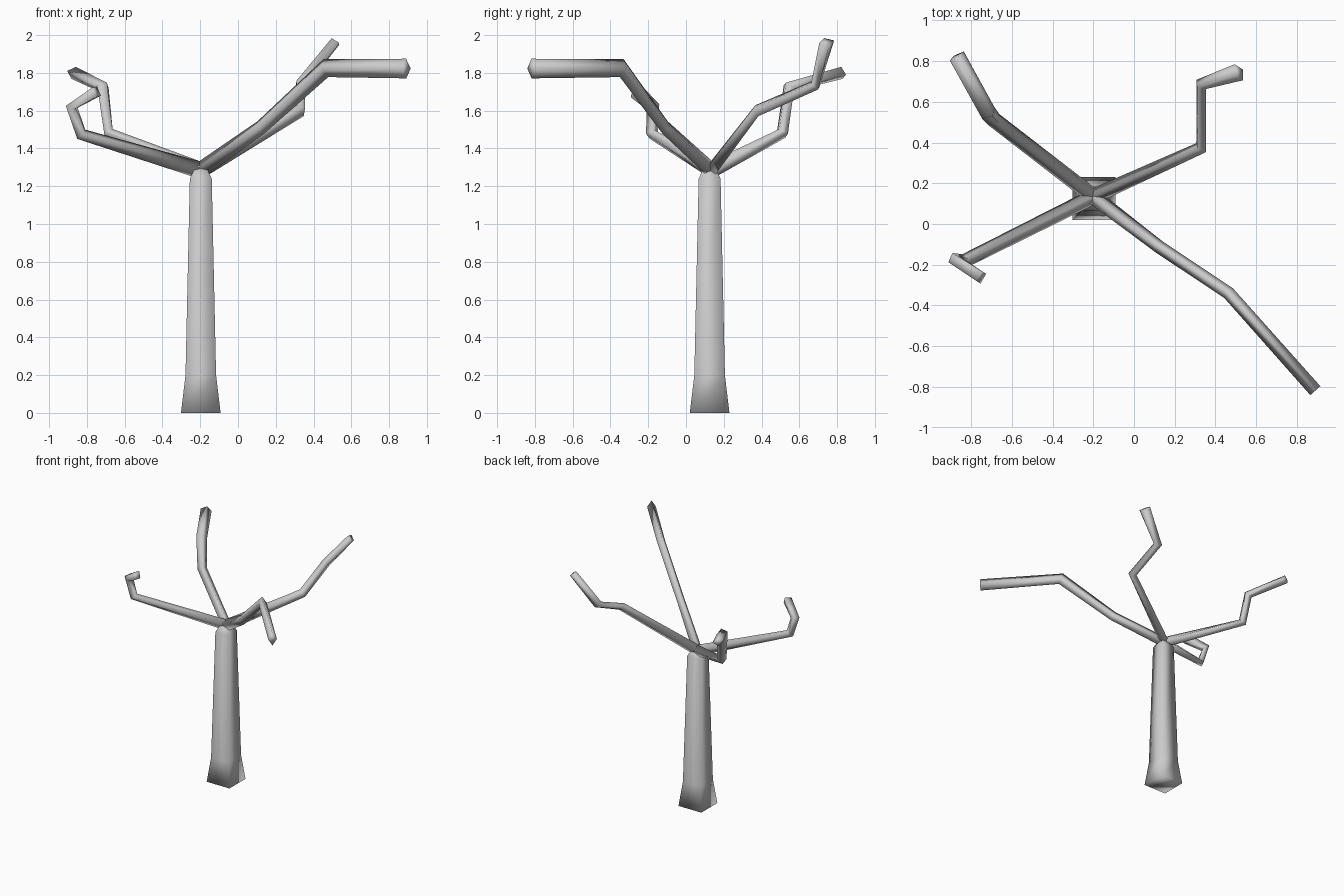
import bpy
import bmesh
from mathutils import Vector

if "Cube" in bpy.data.objects:
    bpy.data.objects.remove(bpy.data.objects["Cube"], do_unlink=True)

bark = bpy.data.materials.new("grey_bark")
bark.use_nodes = True
colour = (0.6, 0.6, 0.6, 1)
bark.diffuse_color = colour
bark.node_tree.nodes["Principled BSDF"].inputs["Base Color"].default_value = colour


def skin_rings(name, rings):
    """Bridge four-sided rings into a capped, smooth-shaded limb."""
    bm = bmesh.new()
    loops = [[bm.verts.new(p) for p in ring] for ring in rings]
    for a, b in zip(loops, loops[1:]):
        for i in range(4):
            j = (i + 1) % 4
            bm.faces.new((a[i], a[j], b[j], b[i]))
    bm.faces.new(loops[0])
    bm.faces.new(loops[-1])
    bmesh.ops.recalc_face_normals(bm, faces=bm.faces)
    for f in bm.faces:
        f.smooth = True
    mesh = bpy.data.meshes.new(name)
    bm.to_mesh(mesh)
    bm.free()
    mesh.materials.append(bark)
    obj = bpy.data.objects.new(name, mesh)
    bpy.context.collection.objects.link(obj)
    return obj


def branch(name, path):
    """Sweep a diamond section along points of (position, half width, half height)."""
    pts = [Vector(p) for p, w, h in path]
    dirs = [(b - a).normalized() for a, b in zip(pts, pts[1:])]
    side = dirs[0].cross(Vector((0, 0, 1)))
    rings = []
    for i, (p, w, h) in enumerate(path):
        t = (dirs[max(i - 1, 0)] + dirs[min(i, len(dirs) - 1)]).normalized()
        side = (side - t * side.dot(t)).normalized()
        up = side.cross(t)
        rings.append([pts[i] + o for o in (side * w, up * h, side * -w, up * -h)])
    return skin_rings(name, rings)


# Square trunk, flared at the foot and closed under the crown
cx, cy = -0.197, 0.125
square = ((-1, -1), (1, -1), (1, 1), (-1, 1))
profile = ((0.105, 0), (0.081, 0.2), (0.058, 1.24), (0.025, 1.31))
skin_rings("trunk", [[(cx + x * r, cy + y * r, z) for x, y in square] for r, z in profile])

# Four crooked branches growing from the fork
fork = ((-0.2, 0.135, 1.285), 0.038, 0.045)
branch("front_left_branch", [
    fork,
    ((0.12, -0.11, 1.51), 0.032, 0.04),
    ((0.465, -0.34, 1.825), 0.032, 0.05),
    ((0.89, -0.818, 1.823), 0.033, 0.052)])
branch("back_left_branch", [
    fork,
    ((0.33, 0.375, 1.6), 0.034, 0.035),
    ((0.33, 0.685, 1.735), 0.034, 0.034),
    ((0.515, 0.745, 1.965), 0.045, 0.03)])
branch("back_right_branch", [
    fork,
    ((-0.685, 0.51, 1.48), 0.038, 0.035),
    ((-0.715, 0.545, 1.725), 0.042, 0.035),
    ((-0.87, 0.825, 1.8), 0.042, 0.034)])
branch("front_right_branch", [
    fork,
    ((-0.83, -0.18, 1.475), 0.034, 0.034),
    ((-0.88, -0.175, 1.62), 0.038, 0.034),
    ((-0.75, -0.262, 1.7), 0.042, 0.036)])
